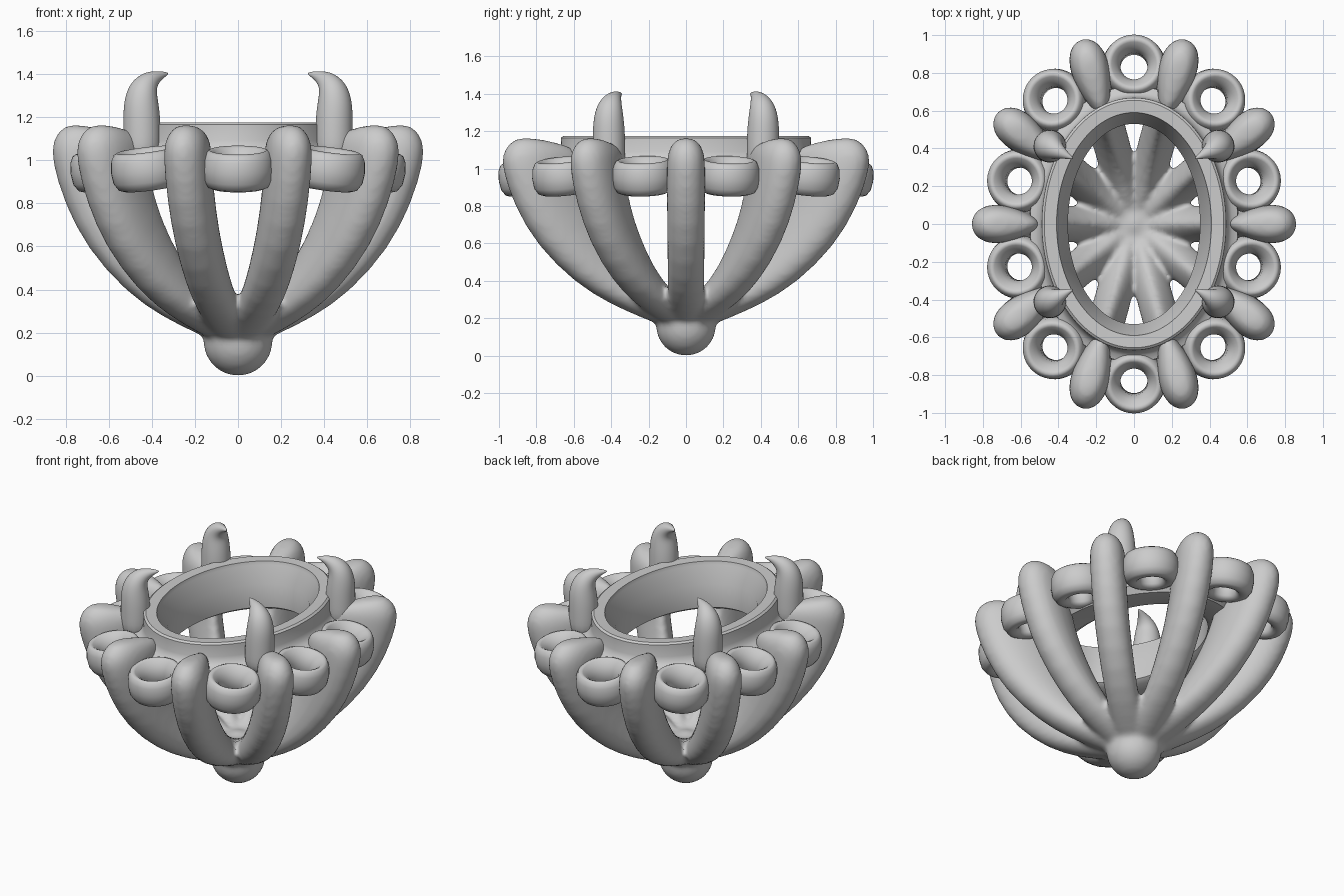
import bpy, bmesh
from math import sin, cos, pi, atan2, radians
from mathutils import Vector, Matrix

if "Cube" in bpy.data.objects:
    bpy.data.objects.remove(bpy.data.objects["Cube"])


def make_object(name, bm, subsurf=0, angle=40):
    bmesh.ops.recalc_face_normals(bm, faces=bm.faces)
    mesh = bpy.data.meshes.new(name)
    bm.to_mesh(mesh)
    bm.free()
    ob = bpy.data.objects.new(name, mesh)
    bpy.context.collection.objects.link(ob)
    bpy.ops.object.select_all(action='DESELECT')
    ob.select_set(True)
    bpy.context.view_layer.objects.active = ob
    bpy.ops.object.shade_smooth_by_angle(angle=radians(angle))
    if subsurf:
        mod = ob.modifiers.new("Subdivision", 'SUBSURF')
        mod.levels = mod.render_levels = subsurf
    return ob


def loft(bm, sections, closed=False):
    """Skin a list of point loops; cap the ends unless the loft is closed."""
    rows = [[bm.verts.new(p) for p in s] for s in sections]
    n = len(rows[0])
    pairs = list(zip(rows, rows[1:])) + ([(rows[-1], rows[0])] if closed else [])
    for a, b in pairs:
        for i in range(n):
            bm.faces.new((a[i], a[(i + 1) % n], b[(i + 1) % n], b[i]))
    if not closed:
        bm.faces.new(rows[0])
        bm.faces.new(rows[-1][::-1])


def ellipse_sweep(bm, a, b, profile, steps):
    """Sweep an (offset, z) profile around an ellipse."""
    loft(bm, [[((a + d) * cos(t), (b + d) * sin(t), z) for d, z in profile]
              for t in (2 * pi * k / steps for k in range(steps))], closed=True)


# Rib: outer r, z, inner r, z, half width (for the side rib)
RIB = [(0.06, 0.13, 0.00, 0.28, 0.085), (0.20, 0.20, 0.12, 0.345, 0.095),
       (0.35, 0.27, 0.23, 0.43, 0.098), (0.52, 0.385, 0.33, 0.56, 0.10),
       (0.70, 0.585, 0.425, 0.73, 0.102), (0.81, 0.80, 0.475, 0.88, 0.104),
       (0.867, 1.00, 0.50, 1.00, 0.104), (0.865, 1.08, 0.50, 1.05, 0.102),
       (0.835, 1.14, 0.51, 1.09, 0.084), (0.77, 1.178, 0.56, 1.13, 0.045)]


def add_rib(bm, angle, scale):
    out, side = Vector((cos(angle), sin(angle), 0)), Vector((-sin(angle), cos(angle), 0))
    sections = []
    for ro, zo, ri, zi, w in RIB:
        o = out * ro * scale + Vector((0, 0, zo))
        i = out * ri * scale + Vector((0, 0, zi))
        mid, half = (o + i) / 2, (o - i) / 2
        sections.append([mid + half * cos(t) + side * w * sin(t) * (1 + 0.38 * cos(t)) / 1.06
                         for t in (2 * pi * k / 20 for k in range(20))])
    loft(bm, sections)


# Cage: ten ribs, central bowl and bottom ball, fused into one smooth body
bm = bmesh.new()
ribs = [(0, 1.0), (pi, 1.0)]
for deg, scale in ((38.8, 1.085), (74.2, 1.18)):
    ribs += [(radians(d), scale) for d in (deg, 180 - deg, 180 + deg, -deg)]
for angle, scale in ribs:
    add_rib(bm, angle, scale)
bowl = [(0.03, 0.15), (0.14, 0.20), (0.21, 0.25), (0.24, 0.29), (0.235, 0.36),
        (0.13, 0.315), (0.03, 0.29)]
loft(bm, [[(r * cos(t), r * 1.5 * sin(t), z) for t in (2 * pi * k / 48 for k in range(48))]
          for r, z in bowl])
bmesh.ops.create_uvsphere(bm, u_segments=40, v_segments=24, radius=0.161,
                          matrix=Matrix.Translation((0, 0, 0.161)))
cage = make_object("rib_cage", bm, subsurf=1)
remesh = cage.modifiers.new("Fuse", 'REMESH')
remesh.mode = 'VOXEL'
remesh.voxel_size = 0.016
remesh.use_smooth_shade = True
smooth = cage.modifiers.new("Smooth", 'SMOOTH')
smooth.factor = 0.5
smooth.iterations = 7

# Oval stone seat with a bevelled inner wall and a lower outer flange
seat = [(-0.07, 0.90), (-0.07, 1.05), (-0.015, 1.15), (-0.01, 1.172), (0.055, 1.175),
        (0.068, 1.165), (0.07, 1.09), (0.08, 1.06), (0.10, 1.04), (0.13, 1.03),
        (0.135, 0.92), (0.10, 0.88), (-0.04, 0.88)]
bm = bmesh.new()
ellipse_sweep(bm, 0.42, 0.60, seat, 112)
make_object("oval_seat", bm, angle=35)

# Ten small round cups around the seat, tilted outward
cup = [(0.072, -0.07), (0.072, 0.01), (0.09, 0.05), (0.118, 0.08), (0.132, 0.088),
       (0.147, 0.08), (0.162, 0.05), (0.168, 0.0), (0.163, -0.05), (0.143, -0.083),
       (0.12, -0.092), (0.09, -0.088)]
spots = [(0, 0.835), (0, -0.835)]
for x, y in ((0.422, 0.655), (0.61, 0.228)):
    spots += [(x, y), (-x, y), (x, -y), (-x, -y)]
for n, (x, y) in enumerate(spots):
    bm = bmesh.new()
    ellipse_sweep(bm, 0, 0, cup, 40)
    ob = make_object(f"cup_{n + 1}", bm, angle=60)
    ob.matrix_world = (Matrix.Translation((x, y, 0.96)) @
                       Matrix.Rotation(atan2(y / 0.36, x / 0.18), 4, 'Z') @
                       Matrix.Rotation(radians(9), 4, 'Y'))

# Four claw prongs hooking inward: x, y, z, radius
CLAW = [(0.445, 0.412, 0.98, 0.09), (0.445, 0.412, 1.12, 0.09), (0.447, 0.413, 1.21, 0.088),
        (0.449, 0.413, 1.28, 0.081), (0.438, 0.406, 1.335, 0.069),
        (0.408, 0.388, 1.373, 0.047), (0.365, 0.366, 1.394, 0.022), (0.322, 0.345, 1.402, 0.005)]
side = Vector((-0.5, 0.866, 0))
for sx in (1, -1):
    for sy in (1, -1):
        pts = [Vector(c[:3]) for c in CLAW]
        sections = []
        for i, p in enumerate(pts):
            tangent = (pts[min(i + 1, len(pts) - 1)] - pts[max(i - 1, 0)]).normalized()
            across = tangent.cross(side).normalized()
            ring = []
            for k in range(14):
                t = 2 * pi * k / 14
                q = p + (side * cos(t) + across * sin(t)) * CLAW[i][3]
                ring.append((q.x * sx, q.y * sy, q.z))
            sections.append(ring)
        bm = bmesh.new()
        loft(bm, sections)
        make_object(f"claw_{'right' if sx > 0 else 'left'}_{'back' if sy > 0 else 'front'}",
                    bm, subsurf=2, angle=80)
